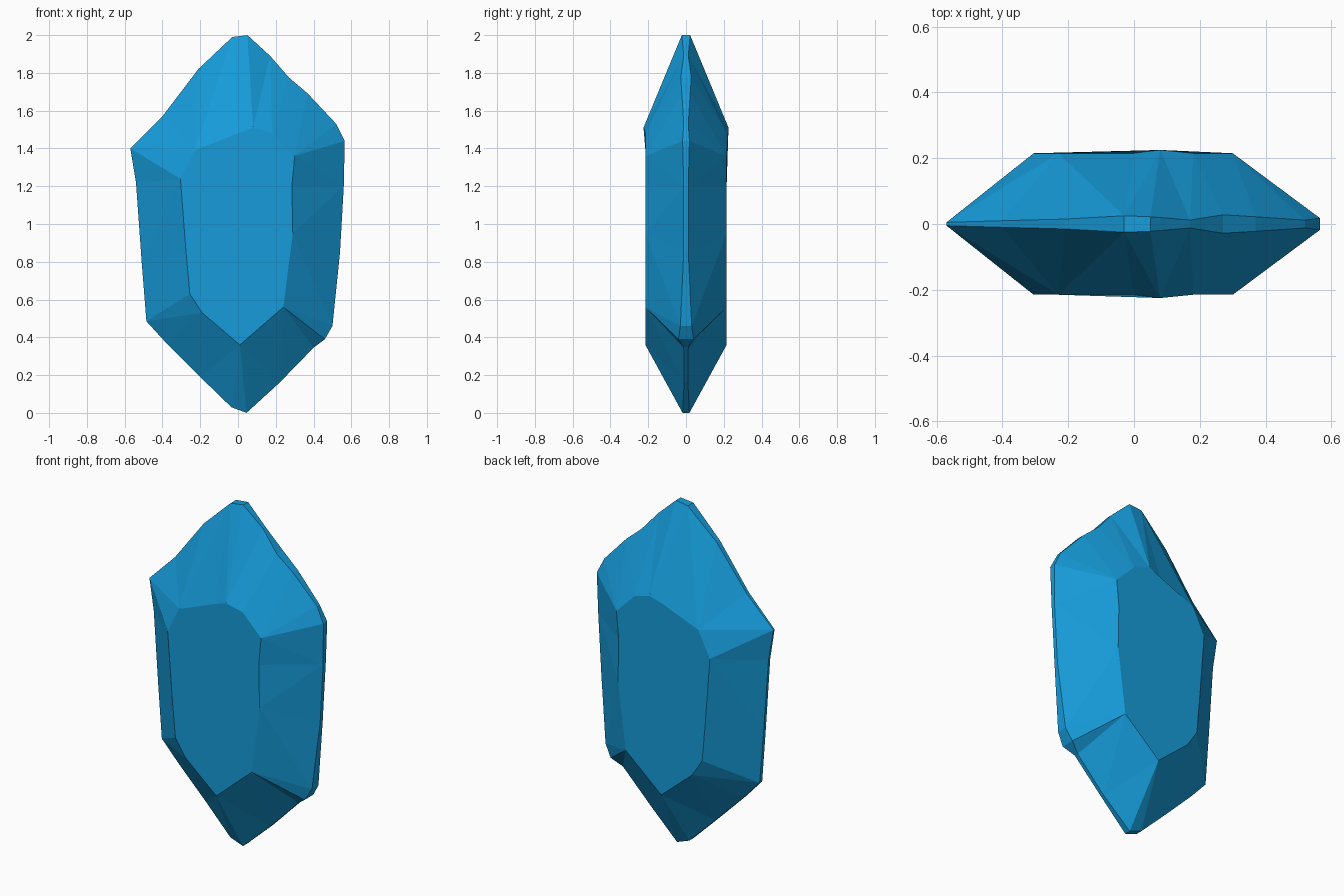
import bpy, bmesh
from mathutils import Vector

if "Cube" in bpy.data.objects:
    bpy.data.objects.remove(bpy.data.objects["Cube"])

# Clockwise stations seen from the front:
# rim x, rim z, rim half thickness, table x, table z
STATIONS = [
    (-0.03, 1.99, .025, 0.00, 1.48), (0.05, 2.00, .022, 0.08, 1.51),
    (0.17, 1.89, .012, 0.08, 1.51), (0.27, 1.775, .028, 0.18, 1.48),
    (0.37, 1.69, .022, 0.18, 1.48), (0.52, 1.53, .012, 0.30, 1.36),
    (0.565, 1.44, .018, 0.30, 1.36), (0.56, 1.20, .012, 0.285, 1.20),
    (0.54, 0.85, .012, 0.29, 0.95), (0.50, 0.46, .03, 0.24, 0.56),
    (0.46, 0.39, .04, 0.24, 0.56), (0.40, 0.345, .012, 0.24, 0.56),
    (0.22, 0.16, .01, 0.01, 0.36), (0.045, 0.00, .018, 0.01, 0.36),
    (-0.035, 0.03, .02, 0.01, 0.36), (-0.20, 0.19, .01, 0.01, 0.36),
    (-0.38, 0.37, .01, -0.19, 0.53), (-0.485, 0.485, .012, -0.255, 0.63),
    (-0.51, 0.80, .01, -0.275, 0.85), (-0.54, 1.22, .008, -0.305, 1.24),
    (-0.57, 1.40, .005, -0.305, 1.24), (-0.40, 1.57, .01, -0.23, 1.39),
    (-0.21, 1.82, .015, -0.23, 1.39),
]
DEPTH = 0.215
n = len(STATIONS)
bm = bmesh.new()
centre = Vector((0, 0, 1))


def bevel_face(q):
    """Split a bent quad along its ridge so the facets stay convex."""
    a, b, c, d = [v.co for v in q]
    nor = (b - a).cross(c - a)
    if nor.dot(a - centre) < 0:
        nor.negate()
    if nor.dot(d - a) > 1e-7:
        q = q[1:] + q[:1]
    bm.faces.new((q[0], q[1], q[2]))
    bm.faces.new((q[0], q[2], q[3]))


# Front and back halves: facets from the rim to the flat table
rims = []
for side in (-1, 1):
    rim = [bm.verts.new((x, side * t, z)) for x, z, t, _, _ in STATIONS]
    table = []
    for _, _, _, x, z in STATIONS:
        if table and (table[-1].co - Vector((x, table[-1].co.y, z))).length < 1e-4:
            table.append(table[-1])
        else:
            y = DEPTH + (0.01 if z > 1.5 else 0)
            table.append(bm.verts.new((x, side * y, z)))
    for i in range(n):
        j = (i + 1) % n
        if table[i] == table[j]:
            bm.faces.new((rim[i], rim[j], table[j]))
        elif (table[i].co - table[j].co).length > 1e-4:
            bevel_face([rim[i], rim[j], table[j], table[i]])
    bm.faces.new(list(dict.fromkeys(table)))
    rims.append(rim)

# Narrow band between the halves
for i in range(n):
    j = (i + 1) % n
    bm.faces.new((rims[0][i], rims[0][j], rims[1][j], rims[1][i]))

bmesh.ops.recalc_face_normals(bm, faces=bm.faces)
mesh = bpy.data.meshes.new("crystal")
bm.to_mesh(mesh)
bm.free()
crystal = bpy.data.objects.new("crystal", mesh)
bpy.context.collection.objects.link(crystal)

blue = bpy.data.materials.new("blue_crystal")
blue.diffuse_color = (0.008, 0.33, 0.70, 1)
blue.use_nodes = True
blue.node_tree.nodes["Principled BSDF"].inputs["Base Color"].default_value = blue.diffuse_color
mesh.materials.append(blue)
